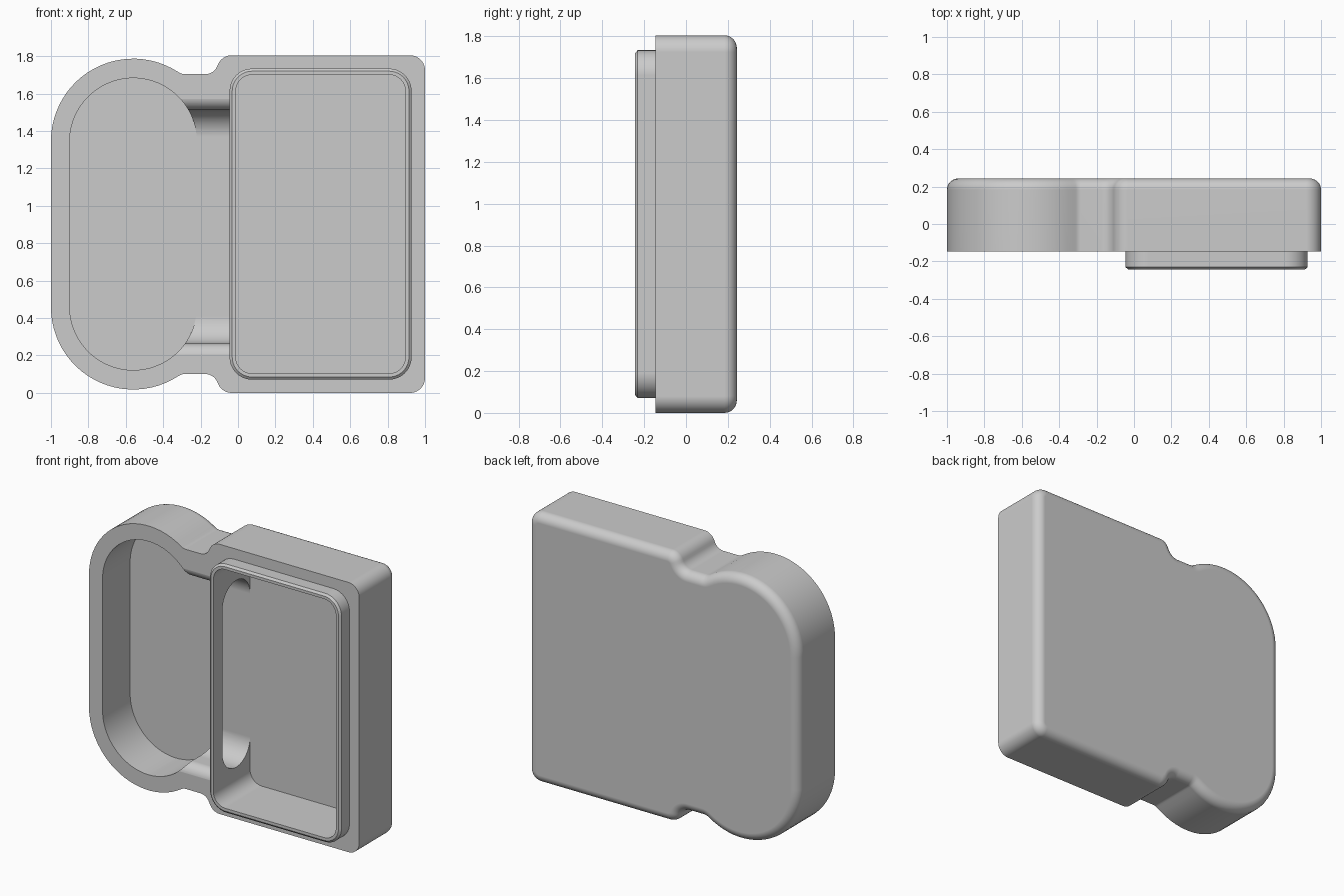
import bpy, bmesh, math
from mathutils import Vector

cube = bpy.data.objects.get("Cube")
if cube:
    bpy.data.objects.remove(cube)

HEIGHT = 1.805
FRONT, BACK, FLOOR = -0.147, 0.243, 0.145

grey = bpy.data.materials.new("plain grey")
grey.use_nodes = True
colour = (0.6, 0.6, 0.6, 1)
grey.diffuse_color = colour
grey.node_tree.nodes["Principled BSDF"].inputs["Base Color"].default_value = colour


def rounded(corners, steps=10):
    """Closed outline with each corner (u, v, radius) filleted."""
    out = []
    for i, (u, v, r) in enumerate(corners):
        p = Vector((u, v))
        if r == 0:
            out.append(p)
            continue
        a = (Vector(corners[i - 1][:2]) - p).normalized()
        b = (Vector(corners[(i + 1) % len(corners)][:2]) - p).normalized()
        half = a.angle(b) / 2
        centre = p + (a + b).normalized() * r / math.sin(half)
        start = p + a * r / math.tan(half) - centre
        end = p + b * r / math.tan(half) - centre
        turn = math.atan2(start.x * end.y - start.y * end.x, start.dot(end))
        for k in range(steps + 1):
            t = turn * k / steps
            c, s = math.cos(t), math.sin(t)
            out.append(centre + Vector((start.x * c - start.y * s,
                                        start.x * s + start.y * c)))
    return out


def box_outline(u0, u1, v0, v1, r, steps=10):
    return rounded([(u0, v0, r), (u0, v1, r), (u1, v1, r), (u1, v0, r)], steps)


def inset(outline, d):
    """Move a clockwise outline inward by d."""
    out = []
    for i, p in enumerate(outline):
        a = (p - outline[i - 1]).normalized()
        b = (outline[(i + 1) % len(outline)] - p).normalized()
        na, nb = Vector((a.y, -a.x)), Vector((b.y, -b.x))
        out.append(p + (na + nb) * d / (1 + na.dot(nb)))
    return out


def loft(name, outline, rings, along="Y", hollow=False):
    """Skin rings (position, inset) of an outline; hollow joins last to first."""
    bm = bmesh.new()
    loops = []
    for pos, d in rings:
        loops.append([bm.verts.new((p.x, pos, p.y) if along == "Y" else (pos, p.x, p.y))
                      for p in inset(outline, d)])
    pairs = list(zip(loops, loops[1:]))
    if hollow:
        pairs.append((loops[-1], loops[0]))
    else:
        bm.faces.new(loops[0])
        bm.faces.new(loops[-1])
    n = len(outline)
    for a, b in pairs:
        for i in range(n):
            j = (i + 1) % n
            bm.faces.new((a[i], a[j], b[j], b[i]))
    bmesh.ops.recalc_face_normals(bm, faces=bm.faces)
    mesh = bpy.data.meshes.new(name)
    bm.to_mesh(mesh)
    bm.free()
    mesh.materials.append(grey)
    obj = bpy.data.objects.new(name, mesh)
    bpy.context.collection.objects.link(obj)
    return obj


def cut(obj, cutter):
    """Subtract a cutter and discard it."""
    cutter.hide_render = True
    mod = obj.modifiers.new("cut", "BOOLEAN")
    mod.operation, mod.solver, mod.object = "DIFFERENCE", "EXACT", cutter
    bpy.context.view_layer.objects.active = obj
    bpy.ops.object.modifier_apply(modifier=mod.name)
    bpy.data.objects.remove(cutter)


# Case outline: round left end, narrow neck, square right end, mirrored in height
top = []
for k in range(25):
    t = math.radians(180 - 123 * k / 24)
    top.append((-0.56 + 0.44 * math.cos(t), 1.347 + 0.44 * math.sin(t), 0))
top += [(-0.298, 1.704, 0.05), (-0.13, 1.704, 0.07),
        (-0.085, HEIGHT, 0.08), (1, HEIGHT, 0.08)]
outline = rounded(top + [(u, HEIGHT - v, r) for u, v, r in reversed(top)])

# Case body with a rounded back rim
R = 0.06
rim = [(BACK - R + R * math.sin(t), R - R * math.cos(t))
       for t in (math.pi / 2 * k / 8 for k in range(9))]
body = loft("case_body", outline, [(FRONT, 0)] + rim)

# Oval pocket and rectangular pocket
cut(body, loft("oval_cutter", box_outline(-0.9, -0.22, 0.122, HEIGHT - 0.122, 0.3399, 24),
               [(-0.4, 0), (FLOOR, 0)]))
cut(body, loft("rectangle_cutter", box_outline(-0.012, 0.895, 0.104, HEIGHT - 0.104, 0.087),
               [(-0.4, 0), (FLOOR, 0)]))

# Open channel through the neck, with softened front edges and floor corners
LOW, HIGH, ROUND = 0.264, 1.514, 0.146
f = FRONT - 0.001
channel = rounded([(f - 0.1, LOW - 0.1, 0), (f, LOW - 0.1, 0),
                   (f, LOW, 0.07), (FLOOR, LOW, ROUND),
                   (FLOOR, HIGH, ROUND), (f, HIGH, 0.07),
                   (f, HIGH + 0.1, 0), (f - 0.1, HIGH + 0.1, 0)], 16)
cut(body, loft("channel_cutter", channel, [(-0.41, 0), (-0.045, 0)], "X"))

# Slot through the wall between neck and rectangular pocket
cut(body, loft("slot_cutter", box_outline(f, FLOOR, LOW, HIGH, ROUND, 16),
               [(-0.06, 0), (0.1, 0)], "X"))

# Raised lip around the rectangular pocket
lip = loft("pocket_lip", box_outline(-0.045, 0.928, 0.071, HEIGHT - 0.071, 0.12),
           [(FRONT, 0), (-0.231, 0), (-BACK, 0.014), (-BACK, 0.033), (FRONT, 0.033)],
           hollow=True)

# Smooth curved areas, keeping the large faces flat
for obj in (body, lip):
    bpy.ops.object.select_all(action="DESELECT")
    obj.select_set(True)
    bpy.context.view_layer.objects.active = obj
    bpy.ops.object.shade_smooth_by_angle(angle=math.radians(30))
    weighted = obj.modifiers.new("flat_faces", "WEIGHTED_NORMAL")
    weighted.keep_sharp = True
